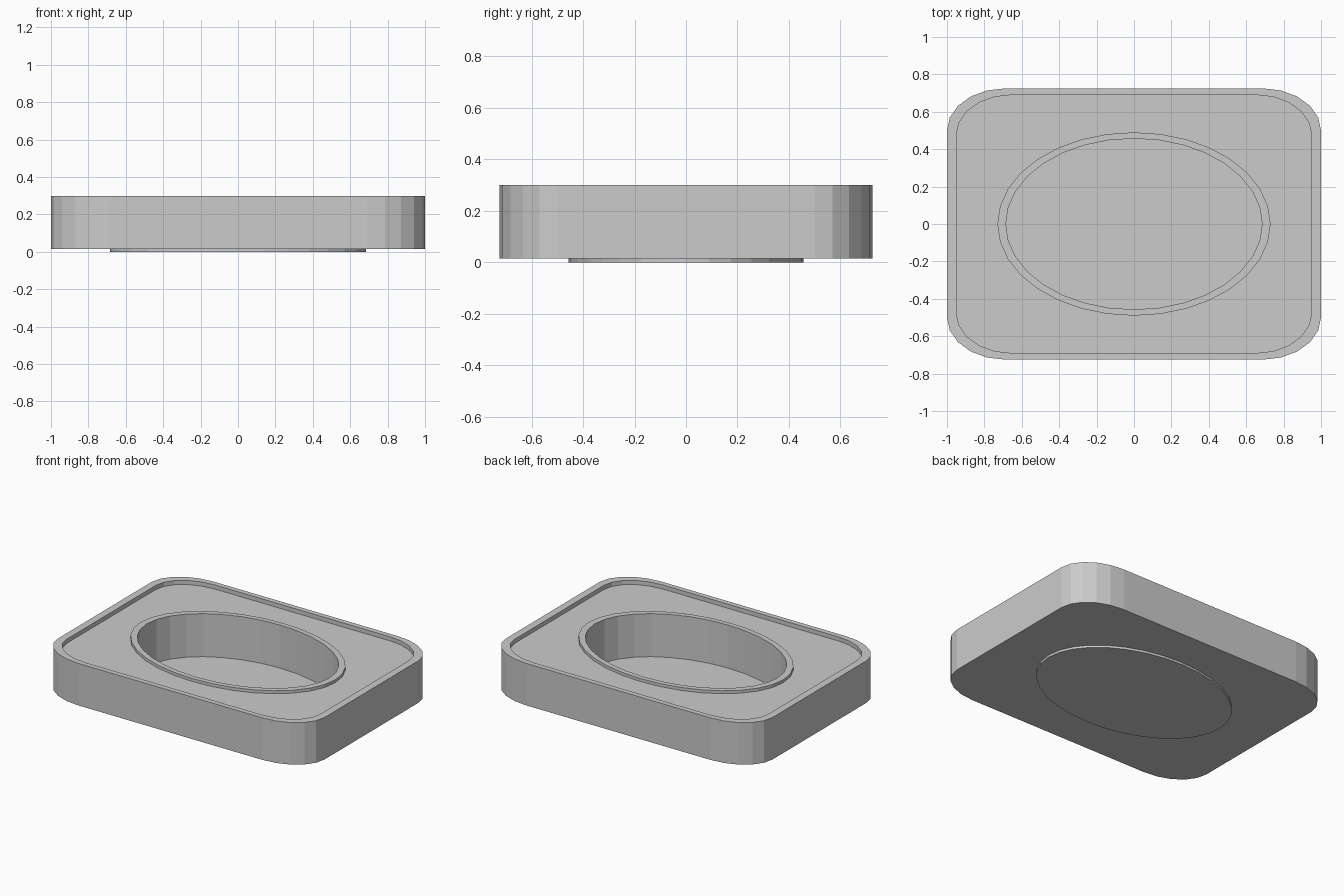
import bpy, bmesh
from math import sin, cos, pi

if "Cube" in bpy.data.objects:
    bpy.data.objects.remove(bpy.data.objects["Cube"])


def rounded_rect(hx, hy, rx, ry, seg=5):
    pts = []
    for k, (sx, sy) in enumerate([(1, 1), (-1, 1), (-1, -1), (1, -1)]):
        for i in range(seg + 1):
            a = (k + i / seg) * pi / 2
            pts.append((sx * (hx - rx) + rx * cos(a), sy * (hy - ry) + ry * sin(a)))
    return pts


def ellipse(rx, ry, n=32):
    return [(rx * cos(2 * pi * i / n), ry * sin(2 * pi * i / n)) for i in range(n)]


def add_ring(bm, pts, z):
    return [bm.verts.new((x, y, z)) for x, y in pts]


def loft(bm, rings):
    for a, b in zip(rings, rings[1:]):
        for i in range(len(a)):
            j = (i + 1) % len(a)
            bm.faces.new((a[i], a[j], b[j], b[i]))


def fill_between(bm, outer, inner, up):
    edges = []
    for ring in (outer, inner):
        for i in range(len(ring)):
            p, q = ring[i - 1], ring[i]
            edges.append(bm.edges.get((p, q)) or bm.edges.new((p, q)))
    bmesh.ops.triangle_fill(bm, edges=edges, use_beauty=True, normal=(0, 0, up))


def finish(bm, name):
    mesh = bpy.data.meshes.new(name)
    bm.to_mesh(mesh)
    bm.free()
    bpy.context.collection.objects.link(bpy.data.objects.new(name, mesh))


BASE, DECK, TOP, FLOOR = 0.015, 0.272, 0.30, 0.0

outer = rounded_rect(1.0, 0.725, 0.31, 0.225)
inner = rounded_rect(0.95, 0.69, 0.295, 0.214)
rim = ellipse(0.73, 0.49)
hole = ellipse(0.685, 0.457)

# Basin and bowl share one shell: underside, outer wall, lip, deck, bowl rim, bowl
bm = bmesh.new()
slab = [add_ring(bm, outer, BASE), add_ring(bm, outer, TOP),
        add_ring(bm, inner, TOP), add_ring(bm, inner, DECK)]
loft(bm, slab)
bowl = [add_ring(bm, rim, DECK), add_ring(bm, rim, DECK + 0.02),
        add_ring(bm, hole, DECK + 0.02), add_ring(bm, hole, BASE),
        add_ring(bm, hole, FLOOR)]
loft(bm, bowl)
bm.faces.new(bowl[4])
fill_between(bm, slab[3], bowl[0], 1)
fill_between(bm, slab[0], bowl[3], -1)
finish(bm, "sink_basin")
